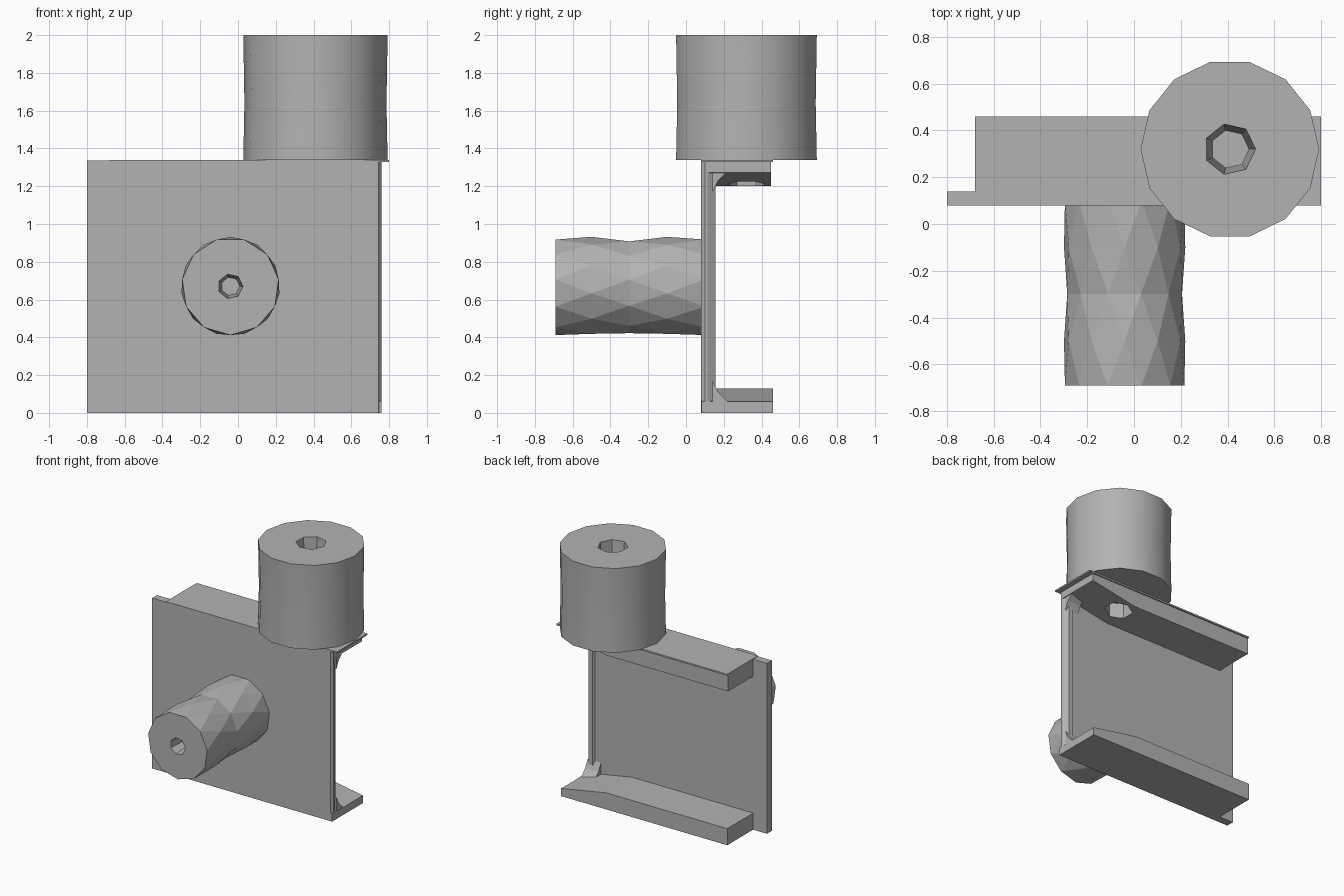
import bpy, bmesh, math
from mathutils import Vector

if "Cube" in bpy.data.objects:
    bpy.data.objects.remove(bpy.data.objects["Cube"], do_unlink=True)

grey = bpy.data.materials.new("plain grey")
grey.use_nodes = True
colour = (0.45, 0.45, 0.45, 1)
grey.diffuse_color = colour
grey.node_tree.nodes["Principled BSDF"].inputs["Base Color"].default_value = colour

HEIGHT = 1.34


def finish(name, bm):
    bmesh.ops.recalc_face_normals(bm, faces=bm.faces)
    mesh = bpy.data.meshes.new(name)
    bm.to_mesh(mesh)
    bm.free()
    mesh.materials.append(grey)
    ob = bpy.data.objects.new(name, mesh)
    bpy.context.collection.objects.link(ob)
    return ob


def prism(name, points, step, flip=False):
    """Extrude a closed 3D outline by step; flip mirrors it to the upper edge."""
    bm = bmesh.new()
    face = bm.faces.new([bm.verts.new(p) for p in points])
    new = bmesh.ops.extrude_face_region(bm, geom=[face])["geom"]
    moved = [v for v in new if isinstance(v, bmesh.types.BMVert)]
    bmesh.ops.translate(bm, verts=moved, vec=step)
    if flip:
        for v in bm.verts:
            v.co.z = HEIGHT - v.co.z
    return finish(name, bm)


def peg(name, centre, axis, sides, rings, bore_sides, bore, depth, twist, phase):
    """Low-poly peg with a blind hole; rings are (distance, radius) to the open end."""
    axis = Vector(axis)
    turn = Vector((0, 0, 1)).rotation_difference(axis)
    bm = bmesh.new()

    def ring(n, radius, along, offset):
        out = []
        for i in range(n):
            a = 2 * math.pi * (i + offset) / n
            p = Vector((radius * math.cos(a), radius * math.sin(a), along))
            out.append(bm.verts.new(Vector(centre) + turn @ p))
        return out

    loops = [ring(sides, r, d, phase + k * twist) for k, (d, r) in enumerate(rings)]
    for a, b in zip(loops, loops[1:]):
        for i in range(sides):
            j = (i + 1) % sides
            if twist:
                bm.faces.new((a[i], a[j], b[i]))
                bm.faces.new((a[j], b[j], b[i]))
            else:
                bm.faces.new((a[i], a[j], b[j], b[i]))
    bm.faces.new(loops[0])
    top = rings[-1][0]
    rim = ring(bore_sides, bore, top, 0)
    floor = ring(bore_sides, bore * 0.75, top - depth, 0)
    for i in range(bore_sides):
        j = (i + 1) % bore_sides
        bm.faces.new((rim[i], rim[j], floor[j], floor[i]))
    bm.faces.new(floor)
    # fill the end face around the bore
    edges = []
    for loop in (loops[-1], rim):
        for i, v in enumerate(loop):
            w = loop[(i + 1) % len(loop)]
            edges.append(bm.edges.get((v, w)) or bm.edges.new((v, w)))
    bmesh.ops.triangle_fill(bm, edges=edges, use_beauty=True)
    return finish(name, bm)


def smooth(ob, angle):
    bpy.ops.object.select_all(action="DESELECT")
    ob.select_set(True)
    bpy.context.view_layer.objects.active = ob
    bpy.ops.object.shade_smooth_by_angle(angle=math.radians(angle))


# Upright plate with a chamfered right end
outline = [(-0.8, 0.08), (0.745, 0.08), (0.76, 0.1), (0.76, 0.115),
           (0.735, 0.155), (0.7, 0.155), (0.69, 0.14), (-0.8, 0.14)]
prism("upright_plate", [(x, y, 0) for x, y in outline], (0, 0, HEIGHT - 0.005))

# Flanges that thin toward one end, with corner gussets
flange = [(-0.68, 0), (0.76, 0), (0.76, 0.06), (0.37, 0.13), (-0.68, 0.13)]
gusset = [(0.14, 0.06), (0.22, 0.06), (0.17, 0.11), (0.14, 0.17)]
for side, flip in (("lower", False), ("upper", True)):
    body = prism(side + "_flange", [(x, 0.1 if flip else 0.081, z + 0.008 * flip) for x, z in flange],
                 (0, 0.35 if flip else 0.379, 0), flip)
    prism(side + "_gusset", [(0.64, y, z) for y, z in gusset], (0.115, 0, 0), flip)
    if flip:
        # Bolt hole under the upper flange
        bm = bmesh.new()
        bmesh.ops.create_cone(bm, cap_ends=True, segments=6, radius1=0.1, radius2=0.1, depth=0.3)
        bmesh.ops.translate(bm, verts=bm.verts, vec=(0.41, 0.32, 1.17))
        cutter = finish("hole_cutter", bm)
        cutter.hide_render = True
        cutter.hide_viewport = True
        cut = body.modifiers.new("hole", "BOOLEAN")
        cut.object = cutter
        cut.operation = "DIFFERENCE"
        cut.solver = "EXACT"

# Thin sheet on top of the upper flange
sheet = [(-0.68, 0.08), (0.8, 0.08), (0.8, 0.46), (-0.68, 0.46)]
prism("top_sheet", [(x, y, HEIGHT - 0.012) for x, y in sheet], (0, 0, 0.012))

# Large vertical peg
large = peg("vertical_peg", (0.41, 0.32, HEIGHT), (0, 0, 1), 14,
            [(0, 0.382), (0.3, 0.376), (0.66, 0.382)], 7, 0.11, 0.45, 0, 0)
smooth(large, 40)

# Small faceted peg on the front
peg("front_peg", (-0.04, 0.1, 0.67), (0, -1, 0), 11,
    [(0, 0.258), (0.2, 0.262), (0.4, 0.248), (0.6, 0.262), (0.79, 0.258)],
    7, 0.066, 0.15, 0.5, 0.25)
